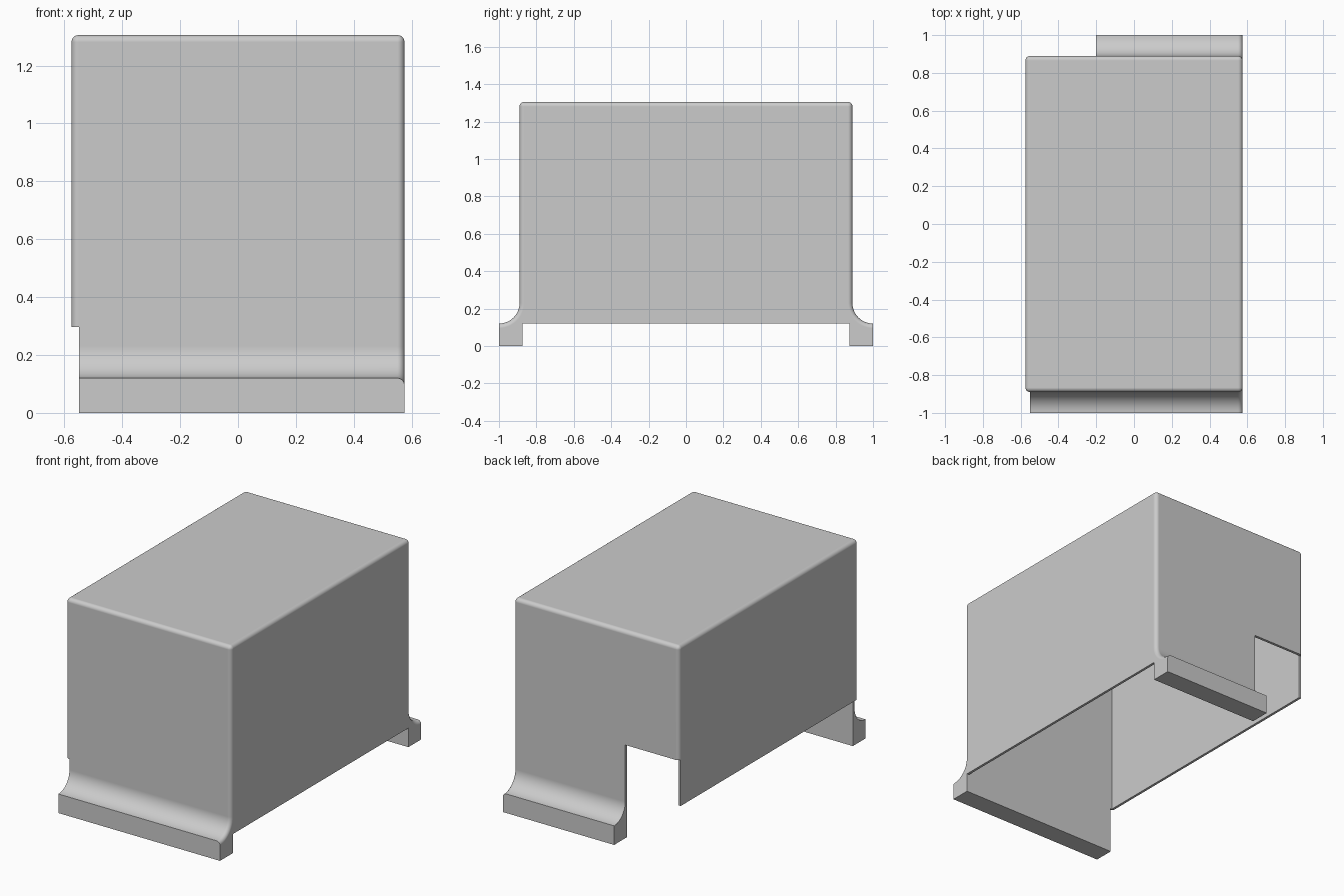
import bpy, bmesh, math

default = bpy.data.objects.get("Cube")
if default:
    bpy.data.objects.remove(default, do_unlink=True)

# Main dimensions
HALF_X, BODY_Y, FOOT_Y, INNER_Y = 0.575, 0.89, 1.0, 0.873
TOP, FOOT_TOP, WALL, ROUND = 1.305, 0.12, 0.016, 0.024
FILLET = FOOT_Y - BODY_Y

grey = bpy.data.materials.new("plain grey")
grey.use_nodes = True
colour = (0.6, 0.6, 0.6, 1)
grey.diffuse_color = colour
grey.node_tree.nodes["Principled BSDF"].inputs["Base Color"].default_value = colour


def add_object(name, bm):
    bmesh.ops.recalc_face_normals(bm, faces=bm.faces)
    mesh = bpy.data.meshes.new(name)
    bm.to_mesh(mesh)
    bm.free()
    mesh.materials.append(grey)
    obj = bpy.data.objects.new(name, mesh)
    bpy.context.collection.objects.link(obj)
    return obj


def make_active(obj):
    bpy.ops.object.select_all(action="DESELECT")
    obj.select_set(True)
    bpy.context.view_layer.objects.active = obj


def cut_box(target, low, high):
    """Remove an axis-aligned box from the target."""
    bm = bmesh.new()
    bmesh.ops.create_cube(bm, size=1)
    for v in bm.verts:
        v.co = [(a + b) / 2 + c * (b - a) for a, b, c in zip(low, high, v.co)]
    cutter = add_object("cutter", bm)
    cutter.hide_render = True
    mod = target.modifiers.new("cut", "BOOLEAN")
    mod.operation, mod.solver, mod.object = "DIFFERENCE", "EXACT", cutter
    make_active(target)
    bpy.ops.object.modifier_apply(modifier=mod.name)
    bpy.data.objects.remove(cutter, do_unlink=True)


# Side profile with a concave sweep into each foot, extruded across x
half = [(FOOT_Y, 0), (FOOT_Y, FOOT_TOP)]
for i in range(1, 13):
    a = math.pi / 2 * i / 12
    half.append((FOOT_Y - FILLET * math.sin(a), FOOT_TOP + FILLET * (1 - math.cos(a))))
half.append((BODY_Y, TOP))
profile = half + [(-y, z) for y, z in reversed(half)]

bm = bmesh.new()
end = bm.faces.new([bm.verts.new((-HALF_X, y, z)) for y, z in profile])
side = bmesh.ops.extrude_face_region(bm, geom=[end])["geom"]
bmesh.ops.translate(bm, verts=[g for g in side if isinstance(g, bmesh.types.BMVert)],
                    vec=(2 * HALF_X, 0, 0))
bmesh.ops.recalc_face_normals(bm, faces=bm.faces)


def is_rounded(edge):
    a, b = (v.co for v in edge.verts)
    along_top = min(a.z, b.z) > TOP - 0.001
    around_end = abs(a.x - b.x) < 0.001 and min(a.z, b.z) > FOOT_TOP - 0.001
    return along_top or around_end


bmesh.ops.bevel(bm, geom=[e for e in bm.edges if is_rounded(e)], offset=ROUND,
                segments=6, profile=0.5, affect="EDGES", clamp_overlap=False)
cover = add_object("cover_shell", bm)

# Hollow interior
cut_box(cover, (WALL - HALF_X, -INNER_Y, -1), (HALF_X - WALL, INNER_Y, TOP - WALL))
# Raised lower edge of the -x wall
cut_box(cover, (-1, -2, -1), (-0.55, 2, 0.297))
# Lower edge of the +x wall between the feet
cut_box(cover, (0.5, -INNER_Y, -1), (1, INNER_Y, FOOT_TOP))
# Notch in the back wall
cut_box(cover, (-1, INNER_Y, -1), (-0.2, 2, 0.587))

# Smooth rounded edges, flat panels
make_active(cover)
bpy.ops.object.shade_smooth_by_angle(angle=math.radians(30))
weighted = cover.modifiers.new("flat panels", "WEIGHTED_NORMAL")
weighted.keep_sharp = True
